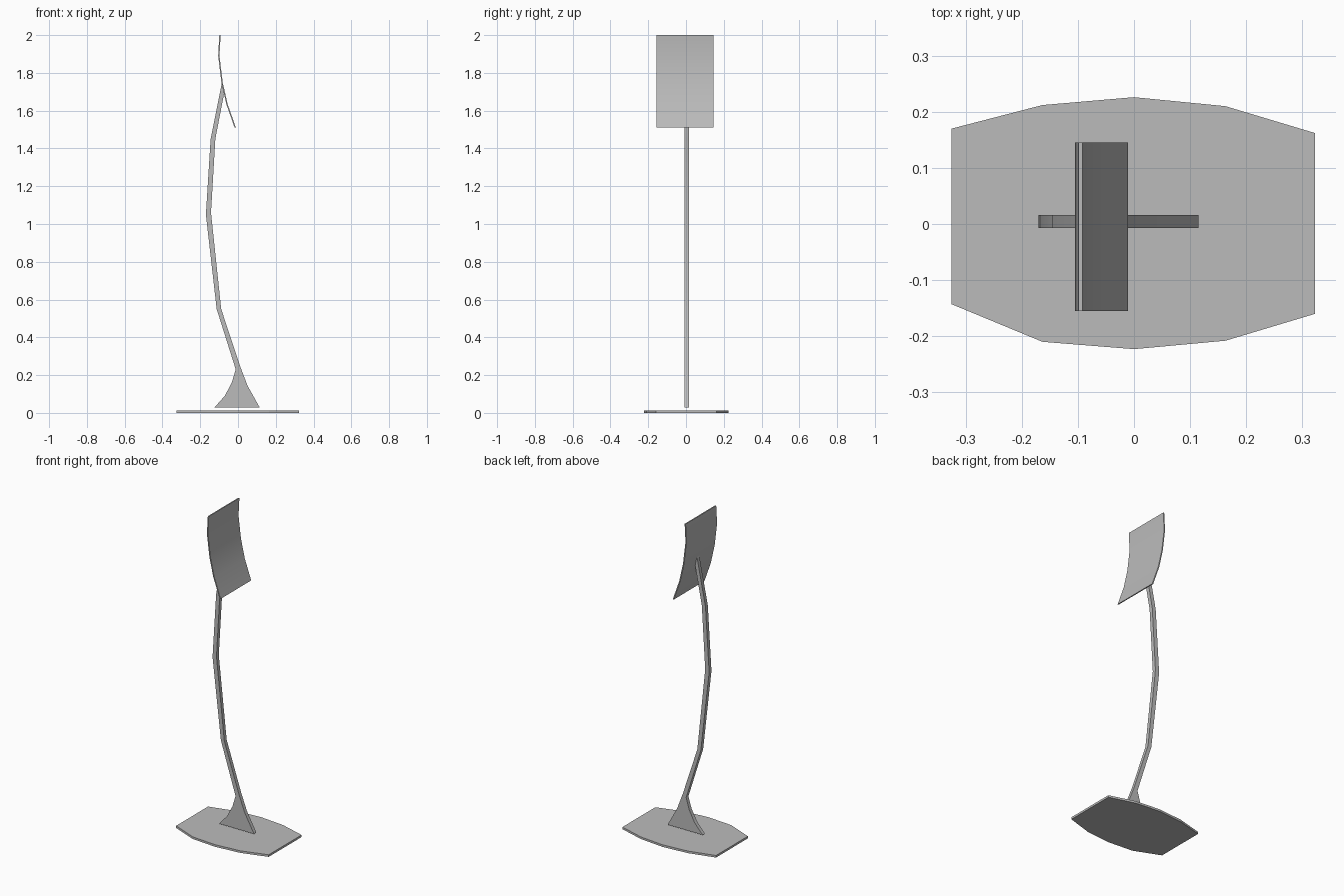
import bpy
import bmesh

cube = bpy.data.objects.get("Cube")
if cube:
    bpy.data.objects.remove(cube, do_unlink=True)

grey = bpy.data.materials.new("plain_grey")
grey.use_nodes = True
colour = (0.5, 0.5, 0.5, 1)
grey.diffuse_color = colour
grey.node_tree.nodes["Principled BSDF"].inputs["Base Color"].default_value = colour


def prism(name, outline, direction, smooth=False):
    """Fill a closed outline and extrude it along a direction."""
    bm = bmesh.new()
    face = bm.faces.new([bm.verts.new(p) for p in outline])
    extruded = bmesh.ops.extrude_face_region(bm, geom=[face])["geom"]
    moved = [v for v in extruded if isinstance(v, bmesh.types.BMVert)]
    bmesh.ops.translate(bm, verts=moved, vec=direction)
    bmesh.ops.recalc_face_normals(bm, faces=bm.faces)
    mesh = bpy.data.meshes.new(name)
    bm.to_mesh(mesh)
    bm.free()
    mesh.materials.append(grey)
    obj = bpy.data.objects.new(name, mesh)
    bpy.context.collection.objects.link(obj)
    if smooth:
        bpy.ops.object.select_all(action="DESELECT")
        obj.select_set(True)
        bpy.context.view_layer.objects.active = obj
        bpy.ops.object.shade_smooth_by_angle()
    return obj


# Base: thin plate with bowed long edges
base = [(-0.325, 0.17), (-0.163, 0.212), (0, 0.226), (0.163, 0.21), (0.323, 0.162),
        (0.323, -0.16), (0.163, -0.208), (0, -0.223), (-0.163, -0.21), (-0.325, -0.143)]
prism("base_plate", [(x, y, 0) for x, y in base], (0, 0, 0.013))

# Stem: flat bent bar with a flared foot
left_edge = [(-0.125, 0.028), (-0.07, 0.09), (-0.033, 0.16), (-0.012, 0.23),
             (-0.113, 0.55), (-0.17, 1.05), (-0.145, 1.45), (-0.084, 1.755)]
right_edge = [(-0.072, 1.7), (-0.12, 1.45), (-0.143, 1.06), (-0.089, 0.55),
              (0.01, 0.25), (0.05, 0.145), (0.115, 0.028)]
prism("stem", [(x, -0.007, z) for x, z in left_edge + right_edge], (0, 0.023, 0), True)

# Head: thin curved sheet
curve = [(-0.092, 2.0), (-0.098, 1.89), (-0.081, 1.75), (-0.055, 1.635), (-0.011, 1.51)]
thickness = 0.007
front = [(x, z) for x, z in curve]
back = [(x - thickness, z) for x, z in reversed(curve)]
prism("head_panel", [(x, -0.155, z) for x, z in front + back], (0, 0.3, 0), True)
